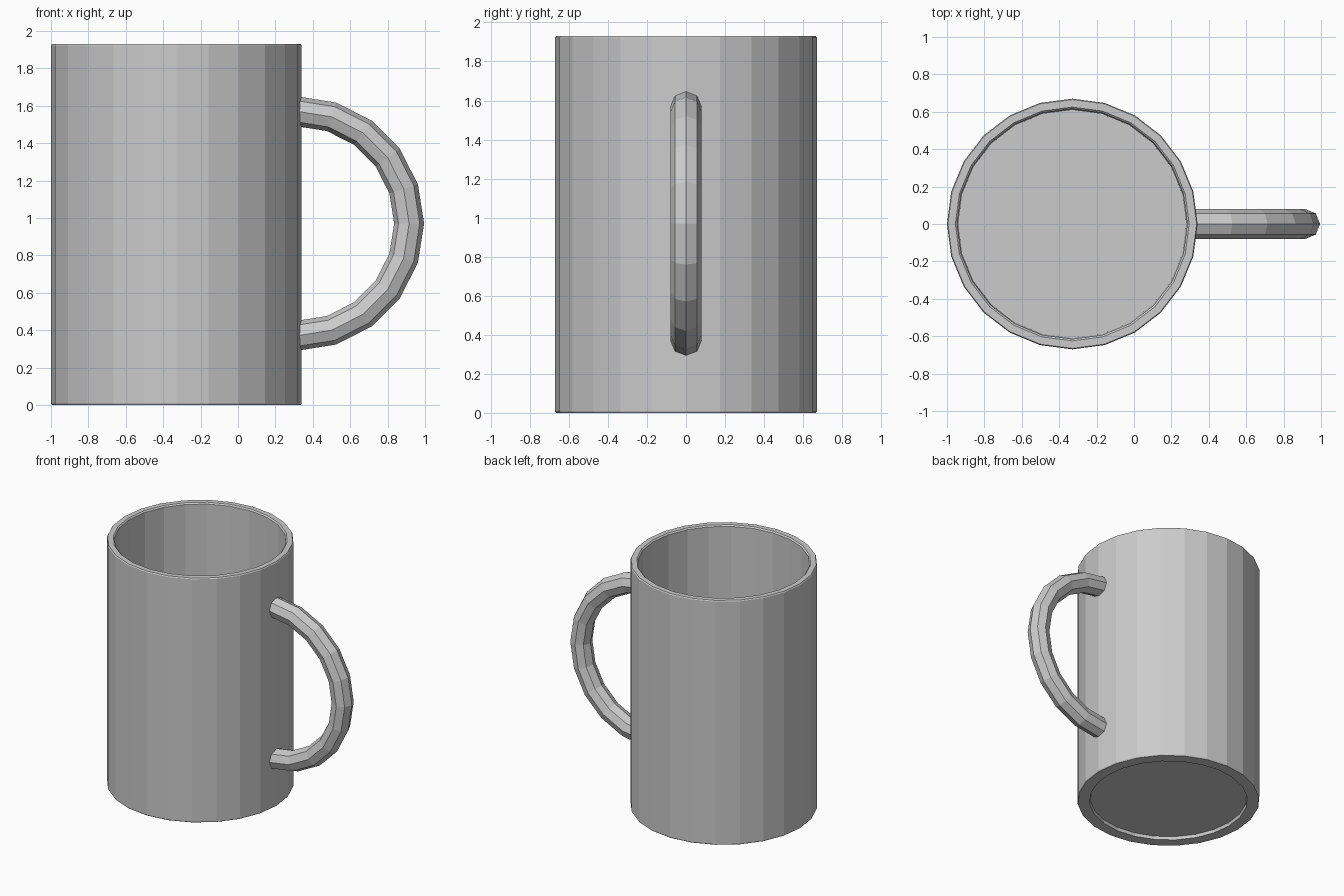
import bpy, bmesh
from math import cos, sin, pi

if "Cube" in bpy.data.objects:
    bpy.data.objects.remove(bpy.data.objects["Cube"])

SIDES = 24
CX = -0.33          # axis of the cup
HANDLE_Z = 0.97


def make_object(name, bm):
    bmesh.ops.recalc_face_normals(bm, faces=bm.faces)
    mesh = bpy.data.meshes.new(name)
    bm.to_mesh(mesh)
    bm.free()
    ob = bpy.data.objects.new(name, mesh)
    bpy.context.collection.objects.link(ob)
    return ob


def bridge(bm, a, b):
    n = len(a)
    for i in range(n):
        j = (i + 1) % n
        bm.faces.new((a[i], a[j], b[j], b[i]))


def skin(bm, rings):
    """Join vertex rings in order and cap both ends."""
    for a, b in zip(rings, rings[1:]):
        bridge(bm, a, b)
    bm.faces.new(rings[0])
    bm.faces.new(rings[-1])


# Cup: lathed profile (radius, z) from the recessed base, over the rim, to the inner floor
profile = [(0.575, 0.025), (0.58, 0.0), (0.665, 0.0), (0.67, 0.008),
           (0.67, 1.922), (0.665, 1.93), (0.625, 1.93), (0.615, 1.92),
           (0.61, 0.07)]
bm = bmesh.new()
rings = [[bm.verts.new((CX + r * cos(2 * pi * i / SIDES),
                        r * sin(2 * pi * i / SIDES), z))
          for i in range(SIDES)] for r, z in profile]
skin(bm, rings)
make_object("cup_body", bm)

# Handle: half ring with an octagonal section, ends buried in the cup wall
R, r, STEPS = 0.6, 0.08, 10
bm = bmesh.new()
rings = []
for s in range(STEPS + 1):
    a = -pi / 2 + pi * s / STEPS
    ring = []
    for k in range(8):
        t = 2 * pi * k / 8
        d = R + r * cos(t)
        ring.append(bm.verts.new((0.315 + d * cos(a), r * sin(t),
                                  HANDLE_Z + d * sin(a))))
    rings.append(ring)
skin(bm, rings)
make_object("handle", bm)
